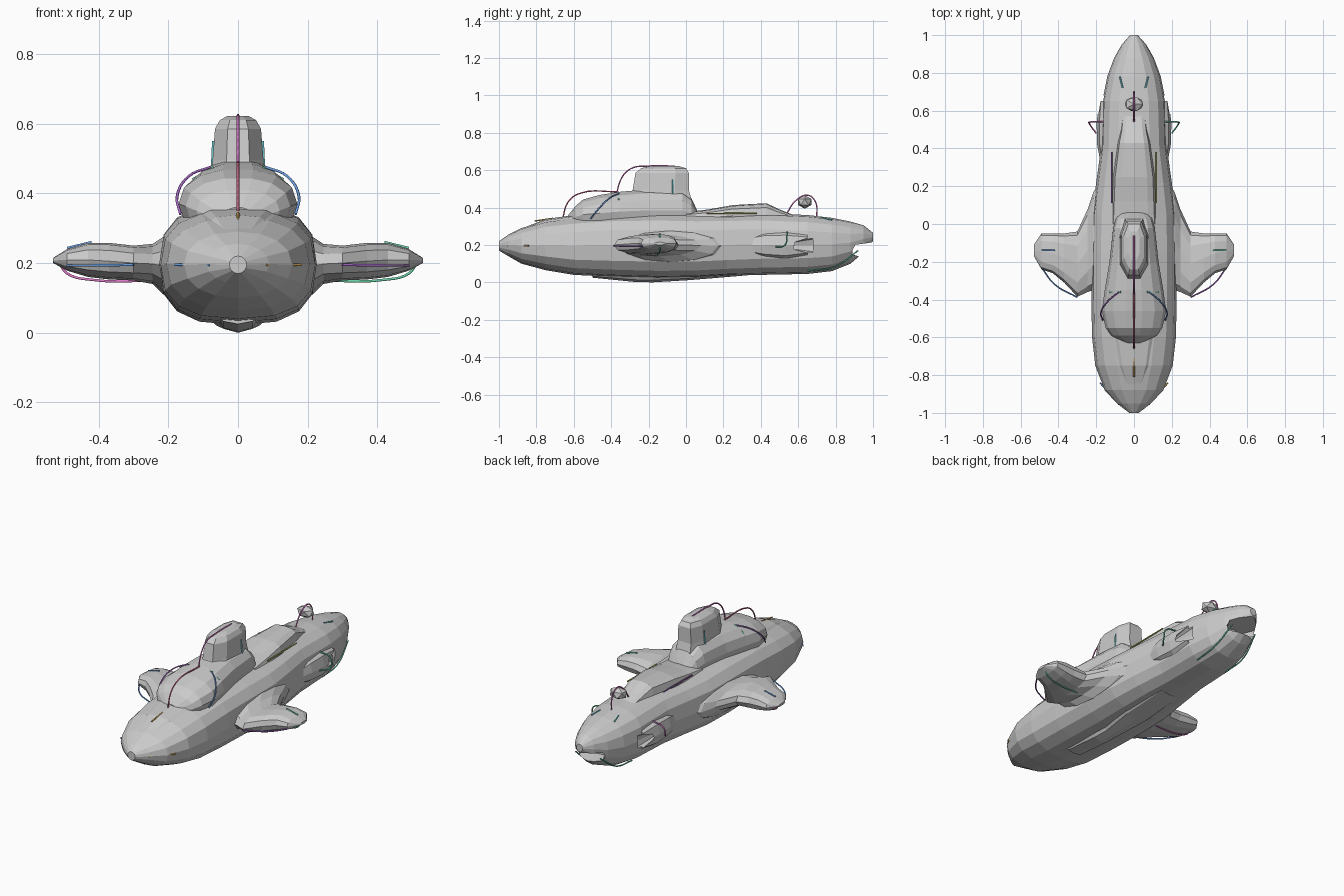
import bpy, bmesh, math
from mathutils import Vector

if "Cube" in bpy.data.objects:
    bpy.data.objects.remove(bpy.data.objects["Cube"])


def loft(name, rings, n=16, axis='y'):
    """Skin of superellipse rings: (t, centre, half width, z low, z high, exponent)."""
    bm = bmesh.new()
    loops = []
    for t, c, w, lo, hi, e in rings:
        loop = []
        for i in range(n):
            a = 2 * math.pi * i / n
            ca, sa = math.cos(a), math.sin(a)
            u = c + w * math.copysign(abs(ca) ** (2 / e), ca)
            z = (lo + hi) / 2 + (hi - lo) / 2 * math.copysign(abs(sa) ** (2 / e), sa)
            loop.append(bm.verts.new((u, t, z) if axis == 'y' else (t, u, z)))
        loops.append(loop)
    for a, b in zip(loops, loops[1:]):
        for i in range(n):
            j = (i + 1) % n
            bm.faces.new((a[i], a[j], b[j], b[i]))
    bm.faces.new(loops[0])
    bm.faces.new(loops[-1])
    bmesh.ops.recalc_face_normals(bm, faces=bm.faces)
    me = bpy.data.meshes.new(name)
    bm.to_mesh(me)
    bm.free()
    ob = bpy.data.objects.new(name, me)
    bpy.context.collection.objects.link(ob)
    return ob


def wire(name, pts, color, r=0.004, smooth=True):
    cu = bpy.data.curves.new(name, 'CURVE')
    cu.dimensions = '3D'
    cu.bevel_depth = r
    cu.bevel_resolution = 1
    cu.resolution_u = 5
    cu.use_fill_caps = True
    if smooth:
        sp = cu.splines.new('BEZIER')
        sp.bezier_points.add(len(pts) - 1)
        for b, p in zip(sp.bezier_points, pts):
            b.co = p
            b.handle_left_type = b.handle_right_type = 'AUTO'
    else:
        sp = cu.splines.new('POLY')
        sp.points.add(len(pts) - 1)
        for b, p in zip(sp.points, pts):
            b.co = (*p, 1)
    mat = bpy.data.materials.new(name + "_paint")
    mat.diffuse_color = (*color, 1)
    mat.use_nodes = True
    mat.node_tree.nodes["Principled BSDF"].inputs["Base Color"].default_value = mat.diffuse_color
    cu.materials.append(mat)
    ob = bpy.data.objects.new(name, cu)
    bpy.context.collection.objects.link(ob)


def cut(target, cutter):
    m = target.modifiers.new("cut", 'BOOLEAN')
    m.operation = 'DIFFERENCE'
    m.object = cutter
    m.solver = 'EXACT'
    cutter.hide_render = True
    cutter.hide_set(True)


# Main hull
hull = loft("hull", [
    (-1.0, 0, .025, .17, .22, 2), (-.95, 0, .09, .14, .255, 2), (-.88, 0, .155, .10, .29, 2.2),
    (-.75, 0, .205, .065, .33, 2.4), (-.6, 0, .222, .04, .35, 2.6), (-.4, 0, .226, .03, .365, 2.7),
    (-.15, 0, .226, .022, .37, 2.7), (.05, 0, .222, .025, .365, 2.7), (.22, 0, .20, .035, .365, 2.7),
    (.4, 0, .175, .04, .37, 2.6), (.65, 0, .168, .045, .36, 2.5), (.78, 0, .142, .06, .345, 2.4),
    (.88, 0, .105, .10, .325, 2.2), (.95, 0, .065, .16, .305, 2), (1.0, 0, .02, .22, .265, 2)])

# Mouth slot under the stern
slot = loft("stern_slot_cutter", [(.84, 0, .06, .15, .20, 4), (1.05, 0, .2, .12, .22, 4)], 8)
cut(hull, slot)

# Keel and rear deck
loft("keel", [(-.5, 0, .06, .025, .08, 2), (-.28, 0, .06, .003, .08, 2), (-.18, 0, .06, 0, .08, 2),
              (.02, 0, .09, .012, .08, 2), (.3, 0, .08, .035, .09, 2)], 8)
loft("rear_deck", [(.0, 0, .12, .3, .375, 3), (.12, 0, .115, .3, .39, 3), (.25, 0, .11, .3, .413, 3),
                   (.43, 0, .085, .3, .423, 3), (.5, 0, .07, .3, .39, 3), (.6, 0, .06, .3, .35, 3)], 12)
loft("front_deck", [(-.9, 0, .04, .2, .28, 3), (-.75, 0, .1, .2, .338, 3),
                    (-.6, 0, .13, .2, .36, 3), (-.4, 0, .13, .2, .37, 3)], 12)

# Stepped superstructure
loft("superstructure", [
    (-.63, 0, .05, .29, .36, 2), (-.59, 0, .12, .29, .41, 2.2), (-.55, 0, .15, .28, .445, 2.2),
    (-.46, 0, .17, .27, .47, 2.2), (-.35, 0, .155, .27, .487, 2.2), (-.2, 0, .13, .27, .50, 2.2),
    (-.02, 0, .11, .28, .49, 2.4), (.03, 0, .095, .29, .45, 2.4), (.06, 0, .07, .3, .385, 2.4)], 14)

# Conning tower as a tapered, capped column
bm = bmesh.new()
rings = []
for z, w, y0, y1 in [(.42, .08, -.32, .035), (.495, .073, -.285, .015), (.585, .066, -.27, .015),
                     (.61, .052, -.24, -.0), (.622, .03, -.19, -.04)]:
    rings.append([bm.verts.new((w * x, y0 + (y1 - y0) * t, z)) for x, t in
                  [(.45, 0), (1, .25), (1, .75), (.6, 1), (-.6, 1), (-1, .75), (-1, .25), (-.45, 0)]])
for a, b in zip(rings, rings[1:]):
    for i in range(8):
        bm.faces.new((a[i], a[(i + 1) % 8], b[(i + 1) % 8], b[i]))
bm.faces.new(rings[0])
bm.faces.new(rings[-1])
bmesh.ops.recalc_face_normals(bm, faces=bm.faces)
me = bpy.data.meshes.new("conning_tower")
bm.to_mesh(me)
bm.free()
bpy.context.collection.objects.link(bpy.data.objects.new("conning_tower", me))

# Stern lantern
bpy.ops.mesh.primitive_ico_sphere_add(subdivisions=1, radius=1, location=(0, .635, .43))
lantern = bpy.context.object
lantern.name = "stern_lantern"
lantern.scale = (.055, .042, .036)

blue, cyan, green = (.15, .35, .75), (.15, .6, .65), (.15, .65, .4)
purple, yellow, orange, pink = (.4, .15, .6), (.6, .6, .15), (.7, .4, .1), (.75, .2, .6)
for s, side in ((1, "right"), (-1, "left")):
    # Side wings: (x, centre y, half length, z range)
    loft(side + "_wing", [
        (s * x, (y0 + y1) / 2, (y1 - y0) / 2, lo, hi, e) for x, y0, y1, lo, hi, e in [
            (.14, -.38, .28, .09, .30, 2), (.215, -.35, .17, .11, .275, 2), (.245, -.36, .08, .14, .255, 2),
            (.30, -.385, -.04, .15, .25, 2.4), (.37, -.31, -.05, .153, .258, 2.6),
            (.43, -.26, -.05, .16, .258, 2.6), (.49, -.24, -.05, .178, .24, 2.6),
            (.53, -.17, -.11, .2, .215, 2)]], 12, 'x')
    # Stern side pods with hollow ends
    pod = loft(side + "_pod", [
        (.34, s * .15, .03, .15, .25, 2), (.42, s * .15, .045, .13, .27, 2),
        (.53, s * .15, .048, .12, .275, 2), (.65, s * .15, .036, .14, .26, 2)], 8)
    hollow = loft(side + "_pod_cutter", [(.52, s * .178, .01, .18, .21, 2),
                                         (.68, s * .172, .03, .15, .245, 2)], 8)
    cut(pod, hollow)
    cut(hull, hollow)
    # Trim lines and rails in pairs
    c = lambda a, b: a if s > 0 else b
    wire(side + "_deck_strip", [(s * .118, .11, .368), (s * .118, .38, .37)], c(yellow, purple), smooth=False)
    wire(side + "_nose_strip", [(s * .08, -.955, .195), (s * .18, -.84, .195)], c(orange, blue), smooth=False)
    wire(side + "_wing_rail", [(s * .30, -.388, .195), (s * .42, -.32, .193), (s * .49, -.23, .193)], c(purple, blue))
    wire(side + "_wing_under_rail", [(s * .23, -.15, .15), (s * .42, -.15, .152),
                                     (s * .49, -.14, .17), (s * .51, -.14, .195)], c(green, pink))
    wire(side + "_wing_top_strip", [(s * .42, -.14, .26), (s * .49, -.14, .243)], c(green, blue), smooth=False)
    wire(side + "_tower_strip", [(s * .075, -.07, .46), (s * .071, -.07, .55)], cyan, smooth=False)
    wire(side + "_shoulder_rail", [(s * .165, -.51, .34), (s * .175, -.47, .39),
                                   (s * .14, -.41, .45), (s * .08, -.36, .475)], c(blue, purple))
    wire(side + "_shoulder_strip", [(s * .07, -.36, .475), (s * .13, -.36, .44)], green, smooth=False)
    wire(side + "_pod_rail", [(s * .16, .54, .27), (s * .23, .54, .25), (s * .235, .53, .2),
                              (s * .2, .48, .19)], c(green, pink))
    wire(side + "_stern_strip", [(s * .06, .72, .345), (s * .075, .78, .335)], cyan, smooth=False)
    wire(side + "_stern_low_rail", [(s * .1, .65, .062), (s * .1, .8, .085), (s * .08, .92, .17)], green)

# Centre line rails
wire("bow_rail", [(0, -.66, .34), (0, -.63, .43), (0, -.57, .475), (0, -.36, .485)], (.65, .15, .25))
wire("tower_rail", [(0, -.365, .36), (0, -.36, .52), (0, -.3, .605), (0, -.2, .622), (0, -.06, .622)], pink)
wire("stern_rail", [(0, .54, .37), (0, .585, .435), (0, .65, .466), (0, .69, .435), (0, .70, .34)], pink)
wire("bow_strip", [(0, -.81, .328), (0, -.71, .343)], orange, smooth=False)
